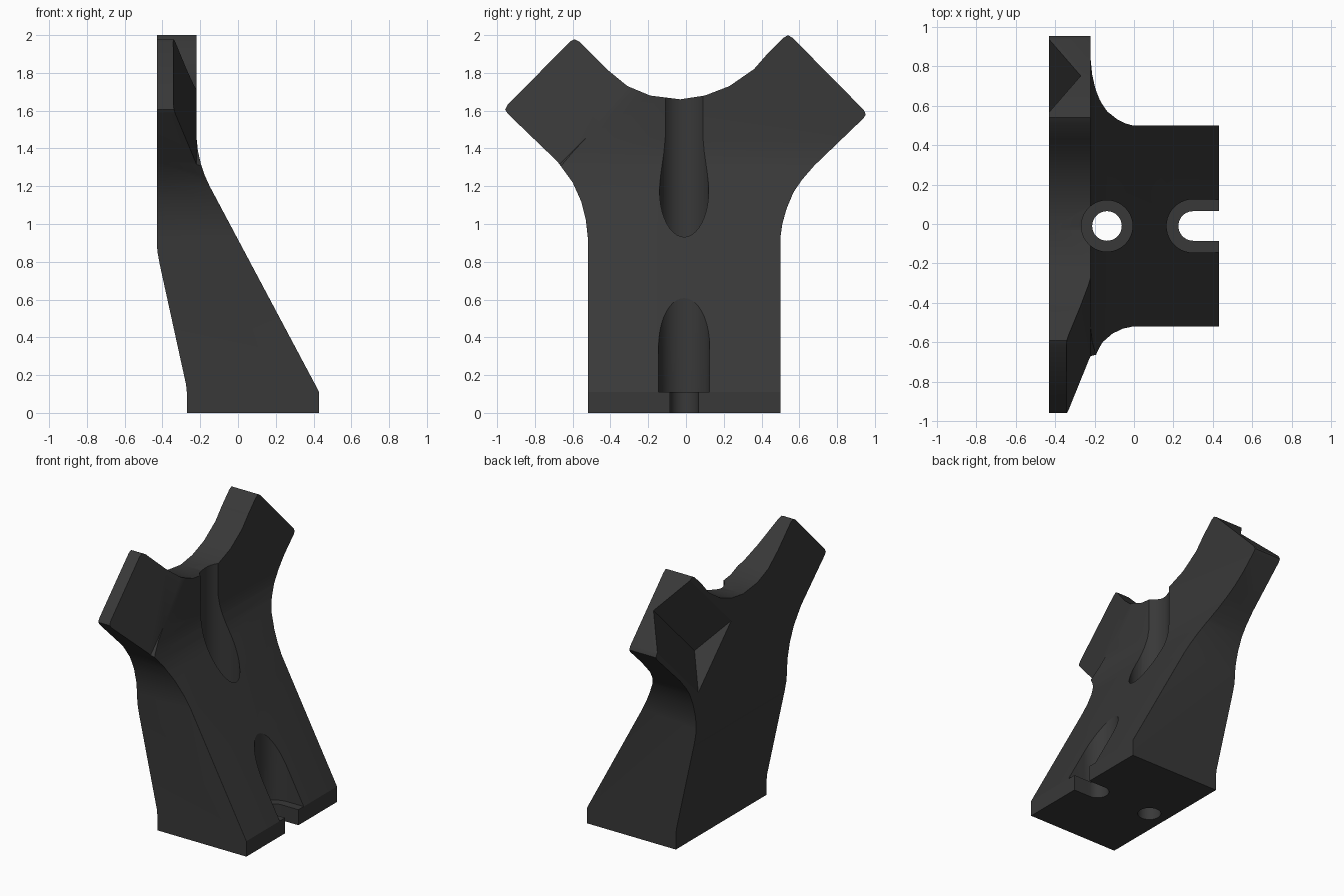
import bpy, bmesh, math
from mathutils import Vector

cube = bpy.data.objects.get("Cube")
if cube:
    bpy.data.objects.remove(cube, do_unlink=True)

mat = bpy.data.materials.new("charcoal")
mat.use_nodes = True
COL = (0.04, 0.04, 0.04, 1)
mat.diffuse_color = COL
mat.node_tree.nodes["Principled BSDF"].inputs["Base Color"].default_value = COL


def prism(name, pts, origin, a, b, c, c0, c1):
    """Extrude the 2D outline pts (along axes a, b) along axis c from c0 to c1."""
    o, a, b, c = (Vector(v) for v in (origin, a, b, c))
    bm = bmesh.new()
    ends = [[bm.verts.new(o + a * p + b * q + c * h) for p, q in pts] for h in (c0, c1)]
    n = len(pts)
    bm.faces.new(ends[0])
    bm.faces.new(ends[1])
    for i in range(n):
        j = (i + 1) % n
        bm.faces.new((ends[0][i], ends[0][j], ends[1][j], ends[1][i]))
    bmesh.ops.recalc_face_normals(bm, faces=bm.faces)
    me = bpy.data.meshes.new(name)
    bm.to_mesh(me)
    bm.free()
    ob = bpy.data.objects.new(name, me)
    bpy.context.collection.objects.link(ob)
    me.materials.append(mat)
    return ob


def boolean(ob, tool, op):
    """Apply an exact boolean and discard the tool."""
    bpy.context.view_layer.objects.active = ob
    m = ob.modifiers.new("cut", 'BOOLEAN')
    m.operation, m.solver, m.object = op, 'EXACT', tool
    bpy.ops.object.modifier_apply(modifier=m.name)
    bpy.data.objects.remove(tool, do_unlink=True)


def slot_outline(r, x, length, n=40):
    """Circle, or a U shape open towards +x when length is given."""
    if not length:
        return [(x + r * math.cos(2 * math.pi * i / n), YC + r * math.sin(2 * math.pi * i / n))
                for i in range(n)]
    arc = [math.pi / 2 + math.pi * i / (n // 2) for i in range(n // 2 + 1)]
    return ([(x + length, YC + r)] + [(x + r * math.cos(t), YC + r * math.sin(t)) for t in arc]
            + [(x + length, YC - r)])


X, Y, Z = (1, 0, 0), (0, 1, 0), (0, 0, 1)
YC = -0.01
S = math.sqrt(0.5)

# Y-shaped outline seen from the side, with two diagonal arms
outline = [(-.52, -.2), (.5, -.2), (.5, .93), (.51, 1.0), (.532, 1.08), (.57, 1.17), (.615, 1.235),
           (.68, 1.31), (.94, 1.56), (.952, 1.58), (.94, 1.605), (.565, 1.985), (.54, 2.0), (.515, 1.985),
           (.43, 1.9), (.36, 1.82), (.23, 1.73), (.1, 1.68), (-.03, 1.66), (-.19, 1.68), (-.31, 1.73),
           (-.42, 1.82), (-.565, 1.965), (-.59, 1.978), (-.615, 1.965), (-.945, 1.63),
           (-.957, 1.605), (-.945, 1.585), (-.68, 1.33), (-.6, 1.22), (-.555, 1.12), (-.53, 1.02), (-.52, .93)]
body = prism("bracket_body", outline, (0, 0, 0), Y, Z, X, -.6, .8)

# Leaning profile seen from the front
profile = [(-.27, -.3), (.648, -.3), (-.15, 1.2), (-.175, 1.255), (-.197, 1.32), (-.212, 1.385),
           (-.22, 1.46), (-.22, 2.2), (-.43, 2.2), (-.43, .9), (-.426, .85), (-.413, .78),
           (-.275, .15), (-.27, .1)]
boolean(body, prism("profile_tool", profile, (0, 0, 0), X, Z, Y, -1.2, 1.2), 'INTERSECT')

# Round the long edges of the sloping face
bm = bmesh.new()
bm.from_mesh(body.data)
bm.normal_update()
edges = []
for e in bm.edges:
    if len(e.link_faces) == 2 and max(v.co.z for v in e.verts) < 1.22:
        n = sorted((f.normal for f in e.link_faces), key=lambda v: v.x)
        if n[1].x > .6 and n[1].z > .2 and abs(n[0].x) < .1 and abs(n[0].y) > .5:
            edges.append(e)
bmesh.ops.bevel(bm, geom=edges, offset=.09, segments=6, profile=.5, affect='EDGES', clamp_overlap=True)
bm.to_mesh(body.data)
bm.free()

# Trim the foot and the toe flat
boolean(body, prism("trim_tool", [(-.8, 0), (.43, 0), (.43, 2.5), (-.8, 2.5)],
                    (0, 0, 0), X, Z, Y, -1.5, 1.5), 'INTERSECT')

# Taper the outer end of one arm, and cut a V groove in the back of the other
boolean(body, prism("taper_tool", [(-.1, -.369), (.41, -.22), (.44, -.15), (-.1, 0)],
                    (0, -.775, 1.79), (0, S, -S), X, (0, S, S), -.35, .35), 'DIFFERENCE')
boolean(body, prism("groove_tool", [(-.295, -.45), (0, -.27), (.295, -.45)],
                    (0, .745, 1.79), (0, -S, S), X, (0, -S, -S), -.1, .643), 'DIFFERENCE')

# Counterbored screw hole and open screw slot
for r, x, length, z0, z1 in [(.13, -.137, 0, .2, 2.3), (.075, -.137, 0, -.1, .4),
                             (.135, .3, .5, .11, 1.2), (.075, .3, .5, -.1, .4)]:
    boolean(body, prism("screw_tool", slot_outline(r, x, length), (0, 0, 0), X, Y, Z, z0, z1), 'DIFFERENCE')

# Smooth the curved parts, keep hard edges
bpy.ops.object.select_all(action='DESELECT')
body.select_set(True)
bpy.context.view_layer.objects.active = body
bpy.ops.object.shade_smooth_by_angle(angle=math.radians(25))
